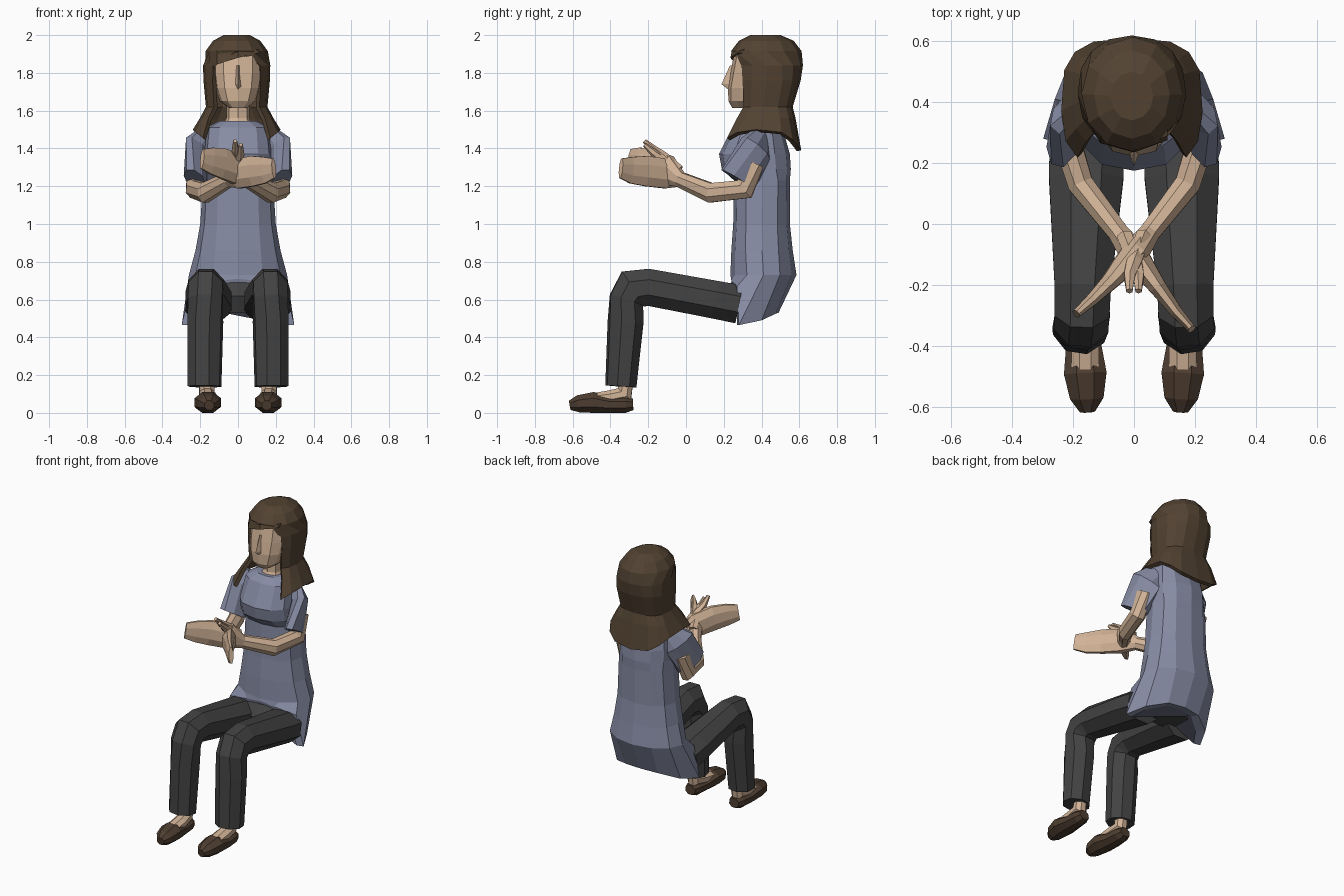
import bpy, bmesh, math
from mathutils import Vector


def material(name, rgb):
    m = bpy.data.materials.new(name)
    m.diffuse_color = (*rgb, 1)
    return m


SKIN = material("skin", (0.64, 0.45, 0.31))
SHIRT = material("shirt_blue", (0.24, 0.26, 0.37))
PANTS = material("pants_grey", (0.055, 0.055, 0.055))
HAIR = material("hair_brown", (0.085, 0.055, 0.032))
SHOE = material("shoe_brown", (0.075, 0.047, 0.03))


def loft(name, rings, mat, closed=True, caps=(True, True)):
    """Skin a list of equal-length point rings with flat quads."""
    bm = bmesh.new()
    rows = [[bm.verts.new(p) for p in r] for r in rings]
    n = len(rows[0])
    for a, b in zip(rows, rows[1:]):
        for i in range(n if closed else n - 1):
            j = (i + 1) % n
            bm.faces.new((a[i], a[j], b[j], b[i]))
    for row, cap in ((rows[0], caps[0]), (rows[-1], caps[1])):
        if cap:
            bm.faces.new(row)
    bmesh.ops.remove_doubles(bm, verts=bm.verts[:], dist=0.0005)
    bmesh.ops.recalc_face_normals(bm, faces=bm.faces[:])
    me = bpy.data.meshes.new(name)
    bm.to_mesh(me)
    bm.free()
    me.materials.append(mat)
    ob = bpy.data.objects.new(name, me)
    bpy.context.collection.objects.link(ob)
    return ob


def tube(name, path, mat, side=1, n=8):
    """Path of (x, y, z, half_width, half_height); side=-1 mirrors in x."""
    pts = [Vector(p[:3]) for p in path]
    k = 1 / math.cos(math.pi / n)
    rings = []
    for i, p in enumerate(path):
        t = Vector()
        if i > 0:
            t += (pts[i] - pts[i - 1]).normalized()
        if i < len(pts) - 1:
            t += (pts[i + 1] - pts[i]).normalized()
        t.normalize()
        u = t.cross(Vector((0, 0, 1))).normalized()
        v = u.cross(t)
        ring = []
        for j in range(n):
            a = 2 * math.pi * (j + 0.5) / n
            q = pts[i] + u * (p[3] * k * math.cos(a)) + v * (p[4] * k * math.sin(a))
            ring.append((q.x * side, q.y, q.z))
        rings.append(ring)
    return loft(name, rings, mat)


def spow(v, e):
    return math.copysign(abs(v) ** e, v)


def level(z, rx, yf, yb, n=12, e=0.8):
    """Horizontal rounded ring starting at the front centre."""
    cy, ry = (yf + yb) / 2, (yb - yf) / 2
    return [(rx * spow(math.sin(2 * math.pi * i / n), e),
             cy - ry * spow(math.cos(2 * math.pi * i / n), e), z) for i in range(n)]


# Shirt body, with a hem that drops from the lap to the seat
half = [(0, .24, .71), (.10, .24, .70), (.25, .27, .67), (.298, .28, .465),
        (.24, .40, .49), (.12, .475, .525), (0, .49, .53)]
hem = half + [(-x, y, z) for x, y, z in half[5:0:-1]]
under = [(x * .85, .27, min(z, .58)) if y < .3 else (x * .85, y - .05, z + .01) for x, y, z in hem]
loft("shirt", [level(*r) for r in (
    (1.545, .10, .29, .47), (1.51, .17, .245, .51), (1.37, .185, .175, .55),
    (1.29, .185, .19, .555), (1.23, .185, .255, .55), (1.0, .20, .25, .55, 12, .85),
    (.86, .225, .24, .565, 12, .9), (.73, .26, .235, .585, 12, 1))] + [hem, under], SHIRT)

# Pants seat between the thighs
loft("pants_seat", [level(.53, .18, .22, .40), level(.62, .20, .18, .45),
                    level(.69, .20, .24, .48)], PANTS)

# Limbs, mirrored; the two hands cross in front of the chest
for s, tag in ((1, "left"), (-1, "right")):
    tube(tag + "_pants_leg", [
        (.155, .28, .575, .122, .102), (.157, .15, .60, .122, .10),
        (.168, -.20, .665, .093, .098),
        (.17, -.28, .655, .09, .11), (.172, -.315, .60, .09, .09),
        (.173, -.32, .48, .09, .09), (.177, -.345, .14, .085, .078)], PANTS, s)
    tube(tag + "_ankle", [
        (.165, -.315, .20, .04, .04), (.165, -.325, .10, .04, .045),
        (.16, -.40, .085, .045, .035), (.16, -.48, .078, .045, .028)], SKIN, s)
    tube(tag + "_shoe", [
        (.165, -.28, .045, .035, .030), (.165, -.32, .043, .05, .043),
        (.165, -.40, .042, .058, .042), (.16, -.49, .055, .07, .055),
        (.155, -.57, .048, .055, .045), (.153, -.615, .04, .025, .025)], SHOE, s)
    tube(tag + "_sleeve", [
        (.15, .40, 1.465, .03, .065), (.205, .37, 1.40, .05, .10),
        (.23, .275, 1.235, .05, .10)], SHIRT, s)
    d = 0 if s > 0 else .05
    tube(tag + "_arm", [
        (.22, .36, 1.32, .045, .05), (.23, .31, 1.185, .045, .058),
        (.175, .13, 1.165, .042, .052), (.05, -.03, 1.235, .034, .04),
        (.0, -.10, 1.285 - d * .4, .045, .078),
        (-.08, -.19 - d * .4, 1.32 - d * .8, .028, .08),
        (-.14, -.25 - d * .8, 1.335 - d, .02, .07),
        (-.19, -.295 - d, 1.345 - d, .014, .052)], SKIN, s)
    tube(tag + "_thumb", [
        (.03, -.04, 1.28, .025, .03), (.0, -.12, 1.355 - d * .4, .025, .025),
        (-.015, -.17, 1.395 - d * .4, .018, .018),
        (-.015, -.22, 1.44 - d * .4, .01, .01)], SKIN, s, 6)

# Neck, head and nose
loft("neck", [level(1.50, .09, .29, .46, 8), level(1.56, .062, .32, .45, 8),
              level(1.68, .06, .32, .45, 8)], SKIN)
loft("head", [level(*r) for r in (
    (1.615, .05, .245, .40), (1.65, .095, .225, .46), (1.72, .122, .222, .52),
    (1.80, .133, .235, .55), (1.90, .135, .255, .55))], SKIN)
loft("nose", [[(-.025, .25, 1.72), (.025, .25, 1.72), (0, .22, 1.715)],
              [(-.022, .25, 1.74), (.022, .25, 1.74), (0, .188, 1.74)],
              [(-.01, .25, 1.84), (.01, .25, 1.84), (0, .233, 1.84)]], SKIN)


# Hair: a shell that is closed on top and open around the face and neck
def hair_ring(z, rx, cy, ry, spread, e, back=0, front=0, n=12):
    out = []
    for i in range(n + 1):
        a = math.radians(spread) * (2 * i / n - 1)
        c = math.cos(a)
        drop = (back if c > 0 else front) * c * c
        out.append((-.007 + rx * spow(math.sin(a), e), cy + ry * spow(c, e), z - drop))
    return out


hair = loft("hair", [hair_ring(*r) for r in (
    (2.0, .07, .42, .08, 180, 1), (1.97, .125, .425, .145, 180, 1),
    (1.915, .165, .425, .187, 180, 1), (1.84, .178, .435, .184, 138, .9),
    (1.76, .176, .435, .172, 138, .8), (1.62, .163, .42, .145, 138, .75),
    (1.56, .195, .41, .17, 138, .65),
    (1.50, .232, .395, .215, 138, .65, .11, .08))], HAIR, False, (True, False))
mod = hair.modifiers.new("thickness", "SOLIDIFY")
mod.thickness = 0.025
mod.offset = -1

# Swept fringe across the forehead
loft("fringe", [[(-.15, .33, 1.80), (-.15, .36, 1.80), (-.15, .37, 1.91), (-.15, .335, 1.91)],
                [(-.11, .265, 1.845), (-.11, .30, 1.845), (-.11, .32, 1.925), (-.11, .288, 1.92)],
                [(0, .235, 1.88), (0, .28, 1.88), (0, .28, 1.93), (0, .243, 1.92)],
                [(.11, .275, 1.905), (.11, .31, 1.905), (.11, .32, 1.925), (.11, .29, 1.92)]], HAIR)
